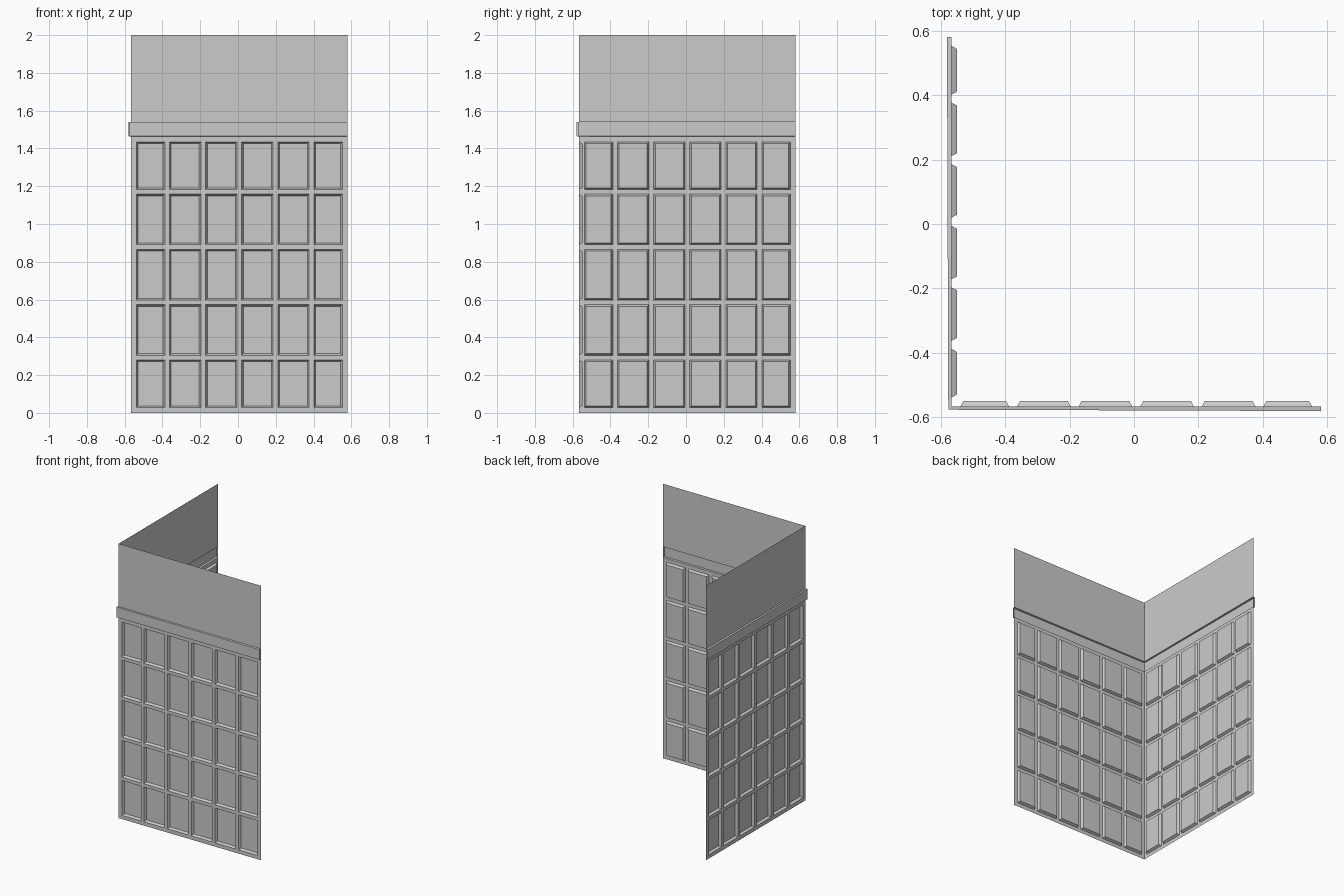
import bpy, bmesh

if "Cube" in bpy.data.objects:
    bpy.data.objects.remove(bpy.data.objects["Cube"])

C = -0.566            # wall plane on both axes
L = 0.58 - C          # wall length
Z0, Z1, Z2 = 1.463, 1.541, 2.0
COLS, ROWS = 6, 5
OUTER, INNER = 0.028, 0.0125   # margins at wall border / between panels
DEPTH, SLOPE = 0.017, 0.009


def place(wall, u, d, z):
    # u runs along the wall, d points into the room
    return (C + u, C + d, z) if wall == 0 else (C + d, C + u, z)


def add_face(bm, wall, pts):
    vs = [bm.verts.new(place(wall, *p)) for p in pts]
    bm.faces.new(vs if wall else vs[::-1])


def rect(u0, u1, z0, z1, d=0.0):
    return [(u0, d, z0), (u1, d, z0), (u1, d, z1), (u0, d, z1)]


def ring(bm, wall, a, b):
    for i in range(4):
        j = (i + 1) % 4
        add_face(bm, wall, [a[i], a[j], b[j], b[i]])


def finish(bm, name):
    bmesh.ops.remove_doubles(bm, verts=bm.verts, dist=0.0002)
    me = bpy.data.meshes.new(name)
    bm.to_mesh(me)
    bm.free()
    bpy.context.collection.objects.link(bpy.data.objects.new(name, me))


# panelled lower walls
bm = bmesh.new()
du, dz = L / COLS, Z0 / ROWS
for wall in (0, 1):
    for c in range(COLS):
        for r in range(ROWS):
            u0, u1, z0, z1 = c * du, (c + 1) * du, r * dz, (r + 1) * dz
            a0 = u0 + (OUTER if c == 0 else INNER)
            a1 = u1 - (OUTER if c == COLS - 1 else INNER)
            b0 = z0 + (OUTER if r == 0 else INNER)
            b1 = z1 - (OUTER if r == ROWS - 1 else INNER)
            cell, base = rect(u0, u1, z0, z1), rect(a0, a1, b0, b1)
            top = rect(a0 + SLOPE, a1 - SLOPE, b0 + SLOPE, b1 - SLOPE, DEPTH)
            ring(bm, wall, cell, base)
            ring(bm, wall, base, top)
            add_face(bm, wall, top)
finish(bm, "panelled_walls")

# rail band pushed outward, shallower at the corner, closed at the free ends
bm = bmesh.new()
DC, DE, T = -0.0099, -0.014, 0.002
for wall in (0, 1):
    lo, hi = Z0 + T, Z1 - T
    add_face(bm, wall, [(DC, DC, lo), (L, DE, lo), (L, DE, hi), (DC, DC, hi)])
    add_face(bm, wall, [(0, 0, Z0), (L, 0, Z0), (L, DE, lo), (DC, DC, lo)])
    add_face(bm, wall, [(DC, DC, hi), (L, DE, hi), (L, 0, Z1), (0, 0, Z1)])
    add_face(bm, wall, [(L, DE, lo), (L, 0, Z0), (L, 0, Z1), (L, DE, hi)])
finish(bm, "rail_band")

# plain upper walls
bm = bmesh.new()
for wall in (0, 1):
    add_face(bm, wall, rect(0, L, Z1, Z2))
finish(bm, "upper_walls")
